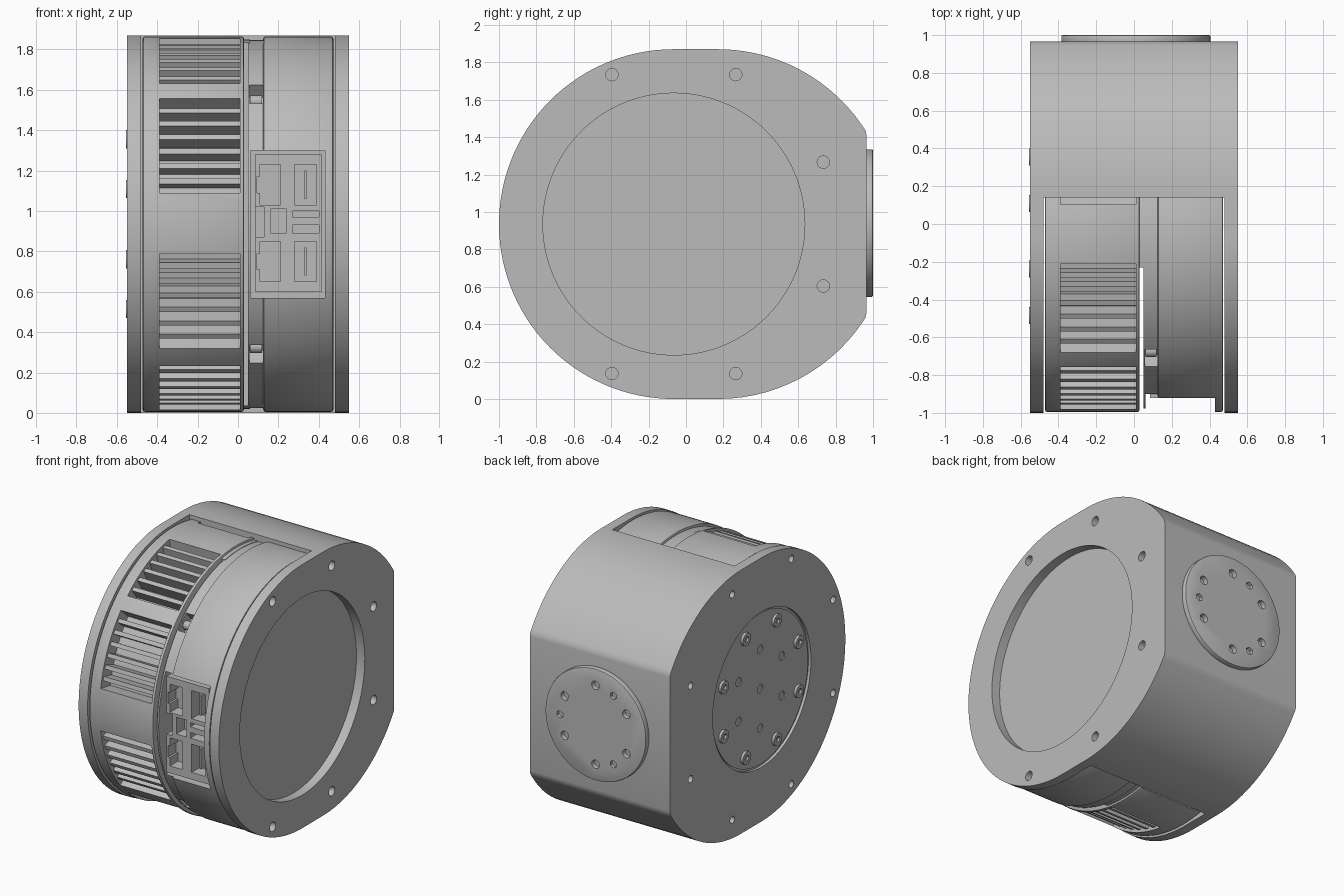
import bpy, bmesh
from math import sin, cos, pi, radians
from mathutils import Matrix, Vector

if "Cube" in bpy.data.objects:
    bpy.data.objects.remove(bpy.data.objects["Cube"])

CY, CZ, R = -0.065, 0.935, 0.935      # motor axis and radius
GAP = 0.14                            # y where the housing opens to the front

grey = bpy.data.materials.new("machined_grey")
grey.use_nodes = True
grey.diffuse_color = (0.5, 0.5, 0.5, 1)
grey.node_tree.nodes["Principled BSDF"].inputs["Base Color"].default_value = (0.5, 0.5, 0.5, 1)


def make(name, bm):
    bmesh.ops.recalc_face_normals(bm, faces=bm.faces)
    me = bpy.data.meshes.new(name)
    bm.to_mesh(me)
    bm.free()
    me.materials.append(grey)
    ob = bpy.data.objects.new(name, me)
    bpy.context.collection.objects.link(ob)
    return ob


def prism(name, pts, x0, x1):
    """Extrude a (y, z) outline along x."""
    bm = bmesh.new()
    face = bm.faces.new([bm.verts.new((x0, y, z)) for y, z in pts])
    ext = bmesh.ops.extrude_face_region(bm, geom=[face])["geom"]
    bmesh.ops.translate(bm, vec=(x1 - x0, 0, 0), verts=[v for v in ext if isinstance(v, bmesh.types.BMVert)])
    return make(name, bm)


def box(name, x, y, z):
    bm = bmesh.new()
    size = Matrix.Diagonal((x[1] - x[0], y[1] - y[0], z[1] - z[0], 1))
    mid = Matrix.Translation((sum(x) / 2, sum(y) / 2, sum(z) / 2))
    bmesh.ops.create_cube(bm, size=1, matrix=mid @ size)
    return make(name, bm)


def cyl(name, axis, centre, r, length, segs=24):
    bm = bmesh.new()
    turn = Matrix.Rotation(pi / 2, 4, "Y" if axis == "X" else "X")
    bmesh.ops.create_cone(bm, cap_ends=True, segments=segs, radius1=r, radius2=r, depth=length,
                          matrix=Matrix.Translation(centre) @ turn)
    return make(name, bm)


def around(a, r):
    """Point on the motor section; angle from the front, going up."""
    return CY - r * cos(radians(a)), CZ + r * sin(radians(a))


def sector(name, x0, x1, r0, r1, a0, a1):
    n = max(2, int((a1 - a0) / 2))
    steps = [a0 + (a1 - a0) * i / n for i in range(n + 1)]
    return prism(name, [around(a, r1) for a in steps] + [around(a, r0) for a in reversed(steps)], x0, x1)


def bake(ob):
    dg = bpy.context.evaluated_depsgraph_get()
    me = bpy.data.meshes.new_from_object(ob.evaluated_get(dg))
    ob.modifiers.clear()
    ob.data = me


def join(obs, name):
    bm = bmesh.new()
    for o in obs:
        bm.from_mesh(o.data)
        bpy.data.objects.remove(o)
    return make(name, bm)


def cut(ob, cutters):
    tool = join(cutters, "cutter")
    mod = ob.modifiers.new("cut", "BOOLEAN")
    mod.operation, mod.solver, mod.object = "DIFFERENCE", "EXACT", tool
    bake(ob)
    bpy.data.objects.remove(tool)


def soften(ob, width):
    mod = ob.modifiers.new("soft", "BEVEL")
    mod.width, mod.segments, mod.limit_method = width, 2, "ANGLE"
    bake(ob)


def drum(name, x0, x1, r):
    return cyl(name, "X", ((x0 + x1) / 2, CY, CZ), r, x1 - x0, 144)


# Housing: round front, flat back with eased corners
upper = [around(a, R) for a in range(0, 91, 3)]
upper += [(0.17 + R * cos(radians(a)), CZ + R * sin(radians(a))) for a in range(90, 33, -4)]
upper += [(0.96, 1.435), (0.965, 1.41)]
lower = [(y, 2 * CZ - z) for y, z in reversed(upper[1:])]
housing = prism("housing", upper + lower, -0.55, 0.55)
cut(housing, [box("c", (-0.48, 0.48), (-1.2, GAP), (-0.5, 2.5))])

# Round recesses and mounting holes on both side faces
tools = [drum("c", 0.485, 0.6, 0.70), drum("c", -0.6, -0.53, 0.55)]
for k in range(8):
    y, z = around(22.5 + 45 * k, 0.865)
    tools.append(cyl("c", "X", (-0.55, y, z), 0.025, 0.12))
    if k not in (0, 7):
        tools.append(cyl("c", "X", (0.55, y, z), 0.033, 0.12))
cut(housing, tools)

# Output flange on the left-over recess, with a hex ring of holes
flange = drum("output_flange", -0.537, -0.51, 0.535)
tools = [cyl("c", "X", (-0.53, CY, CZ), 0.03, 0.035)]
for k in range(6):
    tools.append(cyl("c", "X", (-0.53, *around(30 + 60 * k, 0.28)), 0.03, 0.035))
cut(flange, tools)

# Socket head bolts
for k in range(8):
    at = around(22.5 + 45 * k, 0.455)
    bolt = cyl("flange_bolt", "X", (-0.535, *at), 0.045, 0.04)
    cut(bolt, [cyl("c", "X", (-0.555, *at), 0.022, 0.03, 6)])

# Rear cap disc
cap = cyl("rear_cap", "Y", (0.01, 0.975, 0.94), 0.395, 0.05, 96)
soften(cap, 0.008)
tools = []
for k in range(6):
    a = radians(30 + 60 * k)
    tools.append(cyl("c", "Y", (0.01 + 0.28 * cos(a), 1, 0.94 + 0.28 * sin(a)), 0.03, 0.07))
for k in range(3):
    a = radians(120 * k)
    tools.append(cyl("c", "Y", (0.01 + 0.28 * cos(a), 1, 0.94 + 0.28 * sin(a)), 0.027, 0.05, 6))
cut(cap, tools)

# Vented drum with finned windows
vent = drum("vent_drum", -0.472, 0.03, 0.93)
soften(vent, 0.012)
starts = [-81.5, -41.5, 9.5, 48.5]
tools = [sector("c", -0.39, 0.01, 0.82, 1.0, s, s + 32.5) for s in starts]
tools += [sector("c", -0.39, 0.01, 0.89, 1.0, a, a + 3) for a in (100.5, -103.5)]
cut(vent, tools)
fins = []
for s in starts:
    for k in range(6):
        a = s + 4 + 4.9 * k
        fins.append(sector("f", -0.395, 0.015, 0.81, 0.912, a - 0.9, a + 0.9))
join(fins, "cooling_fins")

# Core between the two drums
core = drum("core", 0.02, 0.06, 0.915)
cut(core, [box("c", (-0.1, 0.2), (-1.2, -0.23), (-0.5, 2.5))])

# Control drum and its lower side band, opened for the connectors
pocket = (0.062, 0.43), (-1.2, -0.8), (0.57, 1.3)
control = drum("control_drum", 0.125, 0.472, 0.93)
soften(control, 0.012)
cut(control, [box("c", *pocket)])
band = drum("side_band", 0.05, 0.13, 0.912)
cut(band, [box("c", *pocket)] + [sector("c", 0.058, 0.2, 0.83, 1.0, a, a + 8) for a in (41, -49)])
for a in (45, -45):
    cyl("band_screw", "X", (0.09, *around(a, 0.86)), 0.03, 0.06)

# Connector block with four sockets
block = box("connector_block", (0.085, 0.415), (-0.92, -0.78), (0.6, 1.28))
front = (-1.0, -0.83)
tools = [box("c", (0.16, 0.24), front, (0.89, 1.01)), box("c", (0.27, 0.4), front, (0.97, 1.0)),
         box("c", (0.27, 0.4), front, (0.89, 0.93)), box("c", (0.07, 0.13), front, (0.87, 1.02))]
for low in (0.65, 1.03):
    tools.append(box("c", (0.28, 0.39), front, (low, low + 0.2)))
    tools.append(box("c", (0.11, 0.21), front, (low, low + 0.2)))
cut(block, tools)
cut(block, [box("c", (0.095, 0.12), front, (low + 0.06, low + 0.14)) for low in (0.65, 1.03)])
for low in (0.65, 1.03):
    box("socket_tongue", (0.33, 0.34), (-0.9, -0.82), (low + 0.03, low + 0.17))

# Smooth curved walls, keep edges crisp
bpy.ops.object.select_all(action="DESELECT")
for ob in bpy.context.collection.objects:
    if ob.type == "MESH" and grey.name in ob.data.materials:
        ob.select_set(True)
        bpy.context.view_layer.objects.active = ob
bpy.ops.object.shade_smooth_by_angle(angle=radians(25))
